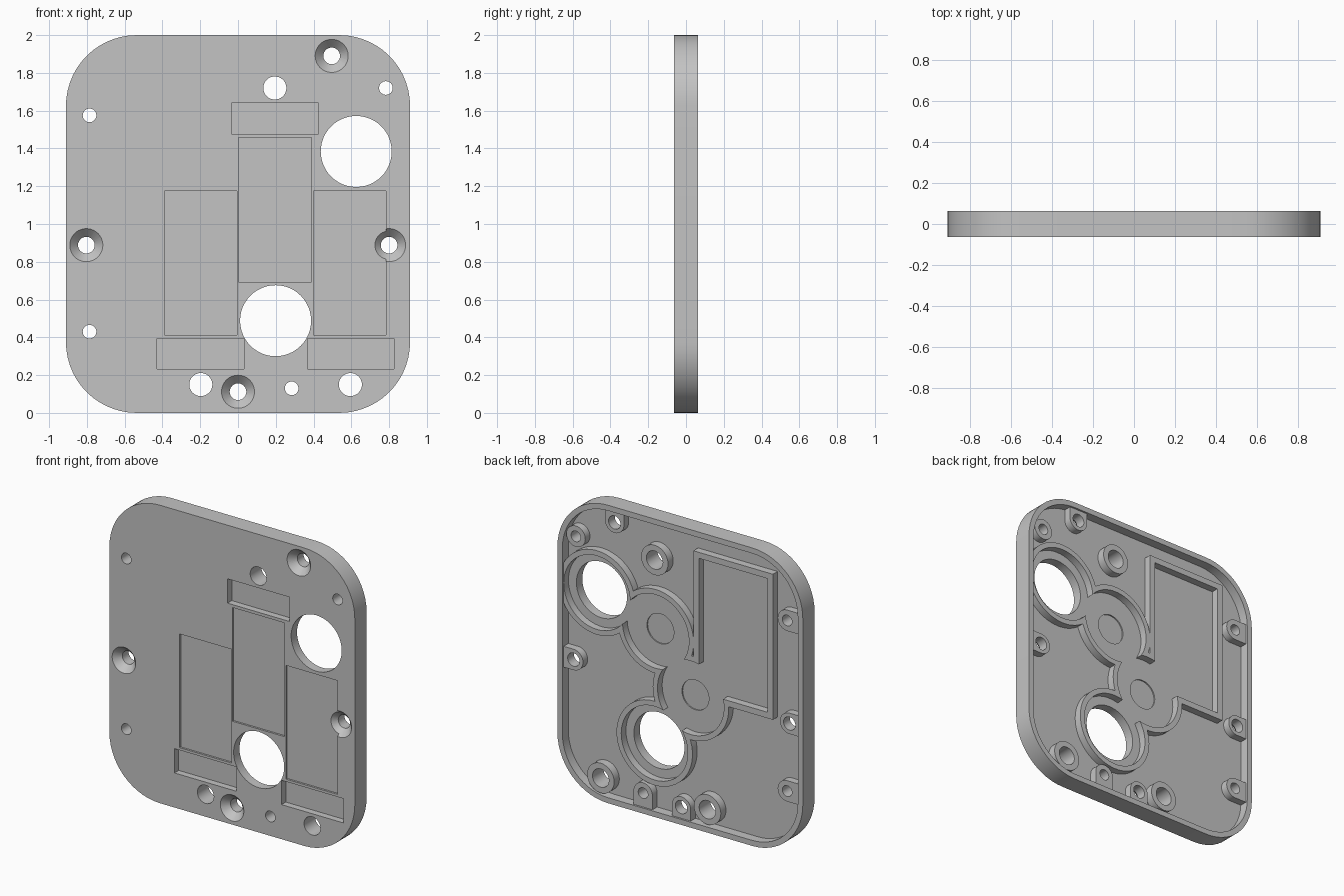
import bpy, bmesh, math

if "Cube" in bpy.data.objects:
    bpy.data.objects.remove(bpy.data.objects["Cube"], do_unlink=True)

FRONT, BACK, FLOOR, WALL_TOP = -0.0625, 0.0625, 0.0, 0.05
ROOT = -0.01      # raised parts start slightly inside the floor


def solid(name, loop_a, y_a, loop_b, y_b):
    """Solid between two outlines (x, z) at two depths."""
    bm = bmesh.new()
    a = [bm.verts.new((x, y_a, z)) for x, z in loop_a]
    b = [bm.verts.new((x, y_b, z)) for x, z in loop_b]
    n = len(a)
    bm.faces.new(a)
    bm.faces.new(b[::-1])
    for i in range(n):
        j = (i + 1) % n
        bm.faces.new((a[j], a[i], b[i], b[j]))
    bmesh.ops.recalc_face_normals(bm, faces=bm.faces)
    mesh = bpy.data.meshes.new(name)
    bm.to_mesh(mesh)
    bm.free()
    obj = bpy.data.objects.new(name, mesh)
    bpy.context.collection.objects.link(obj)
    return obj


def prism(name, loop, y0, y1):
    return solid(name, loop, y0, loop, y1)


def circle(x, z, r, n=48):
    return [(x + r * math.cos(math.tau * i / n), z + r * math.sin(math.tau * i / n))
            for i in range(n)]


def rect(x0, x1, z0, z1):
    return [(x0, z0), (x1, z0), (x1, z1), (x0, z1)]


def rounded(inset, radius=0.375, n=14):
    """Rounded plate outline, moved inwards by inset."""
    pts = []
    for k, (sx, sz) in enumerate(((1, 1), (-1, 1), (-1, -1), (1, -1))):
        cx, cz = sx * (0.911 - radius), 1 + sz * (1 - radius)
        for i in range(n + 1):
            t = math.pi / 2 * (k + i / n)
            pts.append((cx + (radius - inset) * math.cos(t),
                        cz + (radius - inset) * math.sin(t)))
    return pts


def combine(target, tool, operation):
    mod = target.modifiers.new("cut", 'BOOLEAN')
    mod.operation, mod.solver, mod.object = operation, 'EXACT', tool
    bpy.context.view_layer.objects.active = target
    bpy.ops.object.modifier_apply(modifier=mod.name)
    bpy.data.objects.remove(tool, do_unlink=True)


def add(target, tool):
    combine(target, tool, 'UNION')


def cut(target, tool):
    combine(target, tool, 'DIFFERENCE')


# Plate with a hollow back
plate = prism("cover_plate", rounded(0), FRONT, BACK)
cut(plate, prism("cavity", rounded(0.037), FLOOR, 0.2))

# Front panels: shallow tall ones and deeper wide ones
for x, z in ((-0.39, 0.412), (0.003, 0.694), (0.399, 0.412)):
    cut(plate, prism("panel", rect(x, x + 0.385, z, z + 0.763), -0.2, FRONT + 0.013))
for x, z in ((-0.034, 1.477), (-0.428, 0.232), (0.367, 0.232)):
    cut(plate, prism("slot", rect(x, x + 0.46, z, z + 0.163), -0.2, FRONT + 0.045))

# Gear train and rectangular compartment enclosed by one thin wall
ports = [(0.626, 1.384), (0.199, 0.488)]
gears = [(0.19, 1.24), (-0.07, 0.865)]
wall = prism("compartment_wall", rect(-0.68, -0.09, 0.88, 1.857), ROOT, WALL_TOP)
for x, z in ports + gears:
    add(wall, prism("ring", circle(x, z, 0.282, 64), ROOT, WALL_TOP))
cut(wall, prism("room", rect(-0.64, -0.13, 0.92, 1.817), -0.1, 0.1))
for x, z in ports + gears:
    cut(wall, prism("room", circle(x, z, 0.247, 64), -0.1, 0.1))
add(plate, wall)

# Bosses: position, and direction of the web that ties them to the rim
dowels = [(0.195, 1.72), (0.595, 0.15), (-0.197, 0.15)]
screws = [(0.496, 1.89, 0, 1), (0.8, 0.888, 1, 0), (-0.803, 0.888, -1, 0), (0, 0.112, 0, -1)]
pins = [(0.783, 1.72, 0, 0), (-0.786, 1.575, -1, 0), (-0.786, 0.43, -1, 0),
        (0.284, 0.13, 0, -1)]
for x, z in dowels:
    add(plate, prism("dowel_boss", circle(x, z, 0.1), ROOT, 0.055))
for x, z, dx, dz in screws + pins:
    r = 0.07
    add(plate, prism("boss", circle(x, z, r), ROOT, WALL_TOP))
    if dx:
        end = dx * 0.89
        add(plate, prism("web", rect(min(x, end), max(x, end), z - r, z + r), ROOT, WALL_TOP))
    elif dz:
        end = 1 + dz * 0.98
        add(plate, prism("web", rect(x - r, x + r, min(z, end), max(z, end)), ROOT, WALL_TOP))

# Through holes
holes = [(x, z, 0.188) for x, z in ports] + [(x, z, 0.061) for x, z in dowels]
holes += [(s[0], s[1], 0.044) for s in screws] + [(p[0], p[1], 0.036) for p in pins]
for x, z, r in holes:
    cut(plate, prism("hole", circle(x, z, r), -0.25, 0.25))

# Countersinks on the front
for x, z, _, _ in screws:
    cut(plate, solid("countersink", circle(x, z, 0.097), FRONT - 0.01,
                     circle(x, z, 0.04), FRONT + 0.05))

# Shallow round seats for the gears
for x, z in gears:
    cut(plate, prism("seat", circle(x, z, 0.1), FLOOR - 0.008, 0.02))

# Colour and shading
grey = bpy.data.materials.new("plain_grey")
grey.use_nodes = True
colour = (0.55, 0.55, 0.55, 1)
grey.diffuse_color = colour
grey.node_tree.nodes["Principled BSDF"].inputs["Base Color"].default_value = colour
plate.data.materials.clear()
plate.data.materials.append(grey)
bpy.ops.object.select_all(action='DESELECT')
plate.select_set(True)
bpy.context.view_layer.objects.active = plate
bpy.ops.object.shade_smooth_by_angle(angle=math.radians(30))
